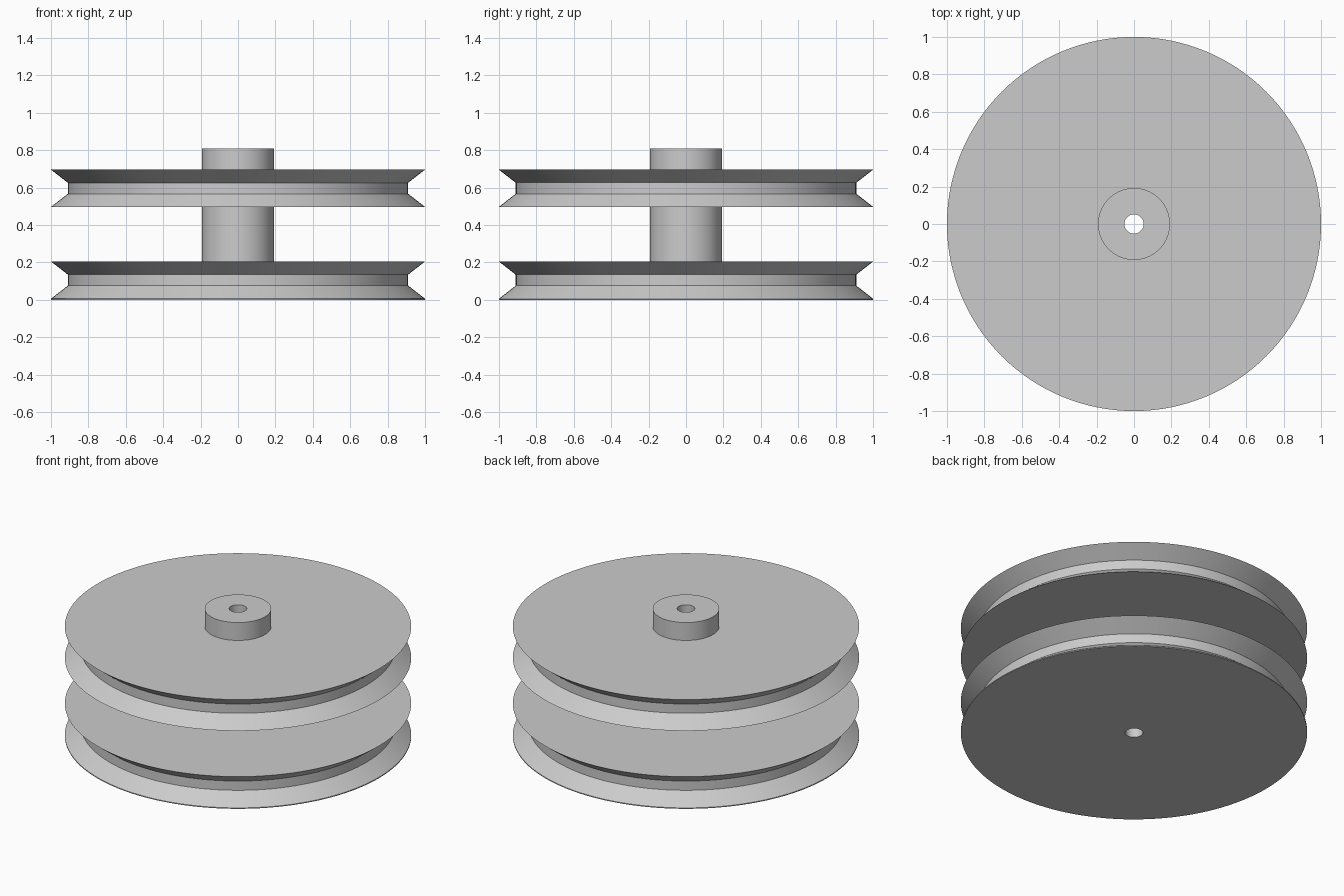
import bpy
import bmesh
import math

SEGMENTS = 128
HUB, BORE, RIM, GROOVE = 0.192, 0.051, 1.0, 0.91
FLANGE, FLOOR = 0.07, 0.059      # heights of a slanted flange and of the groove floor
LIP, GAP, TOP = 0.006, 0.292, 0.81

cube = bpy.data.objects.get("Cube")
if cube:
    bpy.data.objects.remove(cube, do_unlink=True)

# Plain grey metal
metal = bpy.data.materials.new("grey_metal")
grey = (0.6, 0.6, 0.6, 1)
metal.use_nodes = True
metal.diffuse_color = grey
metal.node_tree.nodes["Principled BSDF"].inputs["Base Color"].default_value = grey


def grooved_wheel(z):
    """Outline of one V-groove wheel from its lower rim to its upper rim."""
    return [(RIM, z), (GROOVE, z + FLANGE), (GROOVE, z + FLANGE + FLOOR),
            (RIM, z + 2 * FLANGE + FLOOR)]


def lathe(name, profile):
    """Revolve a closed outline of (radius, height) points around z."""
    bm = bmesh.new()
    verts = [bm.verts.new((r, 0, z)) for r, z in profile]
    edges = [bm.edges.new((a, b)) for a, b in zip(verts, verts[1:] + verts[:1])]
    bmesh.ops.spin(bm, geom=verts + edges, cent=(0, 0, 0), axis=(0, 0, 1),
                   angle=2 * math.pi, steps=SEGMENTS, use_merge=True)
    bmesh.ops.remove_doubles(bm, verts=bm.verts, dist=0.0001)
    bmesh.ops.recalc_face_normals(bm, faces=bm.faces)
    mesh = bpy.data.meshes.new(name)
    bm.to_mesh(mesh)
    bm.free()
    mesh.materials.append(metal)
    obj = bpy.data.objects.new(name, mesh)
    bpy.context.collection.objects.link(obj)
    bpy.ops.object.select_all(action='DESELECT')
    obj.select_set(True)
    bpy.context.view_layer.objects.active = obj
    bpy.ops.object.shade_smooth_by_angle(angle=math.radians(25))
    return obj


# Two grooved wheels turned in one piece with a bored hub
lower = grooved_wheel(LIP)
lower_top = lower[-1][1]
upper = grooved_wheel(lower_top + GAP)
upper_top = upper[-1][1]

outline = [(BORE, 0), (RIM, 0)] + lower
outline += [(HUB, lower_top), (HUB, lower_top + GAP)]      # spacer between wheels
outline += upper
outline += [(HUB, upper_top), (HUB, TOP), (BORE, TOP)]     # hub end and bore
lathe("double_pulley", outline)
